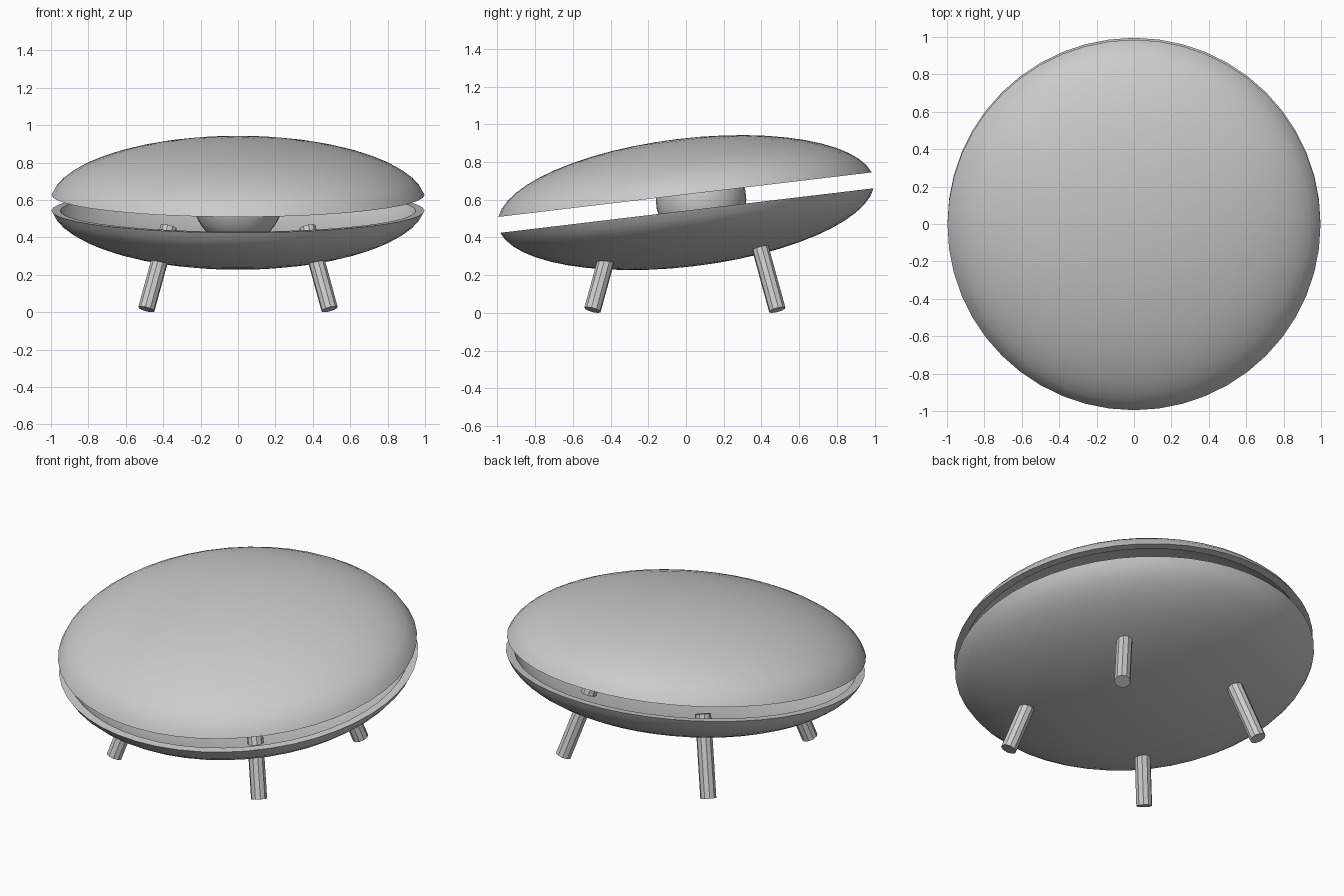
import bpy, bmesh
from math import sin, cos, pi, radians, sqrt, asin, tau
from mathutils import Matrix, Vector

cube = bpy.data.objects.get("Cube")
if cube:
    bpy.data.objects.remove(cube, do_unlink=True)

grey = bpy.data.materials.new("plain grey")
grey.use_nodes = True
grey.diffuse_color = (0.6, 0.6, 0.6, 1)
grey.node_tree.nodes["Principled BSDF"].inputs["Base Color"].default_value = grey.diffuse_color

TILT = radians(6.8)      # the saucer leans forward
CENTRE_Z = 0.585
RADIUS, HEIGHT = 1.005, 0.34
WALL, HALF_GAP = 0.045, 0.0425


def add_object(name, bm, matrix, angle):
    bmesh.ops.recalc_face_normals(bm, faces=bm.faces)
    mesh = bpy.data.meshes.new(name)
    bm.to_mesh(mesh)
    bm.free()
    mesh.materials.append(grey)
    obj = bpy.data.objects.new(name, mesh)
    bpy.context.collection.objects.link(obj)
    obj.matrix_world = matrix
    bpy.ops.object.select_all(action='DESELECT')
    obj.select_set(True)
    bpy.context.view_layer.objects.active = obj
    bpy.ops.object.shade_smooth_by_angle(angle=radians(angle))
    return obj


def arc(radius, height, steps=12):
    """Quarter ellipse from the slot edge up to the pole."""
    start = asin(HALF_GAP / height)
    angles = [start + (pi / 2 - start) * i / steps for i in range(steps + 1)]
    return [(radius * cos(a), height * sin(a)) for a in angles]


def shell(name, side):
    # outer wall, then inner wall, revolved around the saucer axis
    profile = arc(RADIUS, HEIGHT)[::-1] + arc(RADIUS - WALL, HEIGHT - WALL)
    bm = bmesh.new()
    verts = [bm.verts.new((r, 0, side * z)) for r, z in profile]
    edges = [bm.edges.new(pair) for pair in zip(verts, verts[1:])]
    bmesh.ops.spin(bm, geom=verts + edges, cent=(0, 0, 0), axis=(0, 0, 1),
                   angle=tau, steps=48)
    bmesh.ops.remove_doubles(bm, verts=bm.verts, dist=0.0005)
    matrix = Matrix.Translation((0, 0, CENTRE_Z)) @ Matrix.Rotation(TILT, 4, 'X')
    return add_object(name, bm, matrix, 40)


shell("upper_shell", 1)
shell("lower_shell", -1)

# round core seen through the slot
bm = bmesh.new()
bmesh.ops.create_uvsphere(bm, u_segments=32, v_segments=16, radius=0.24)
add_object("core", bm, Matrix.Translation((0, 0.08, 0.6)), 40)


def leg(name, sx, sy):
    foot = Vector((0.49 * sx, 0.49 * sy - 0.006, 0.016))
    top = Vector((0.37 * sx, 0.37 * sy - 0.006, 0.455))
    axis = top - foot
    bm = bmesh.new()
    bmesh.ops.create_cone(bm, cap_ends=True, segments=10, radius1=0.045,
                          radius2=0.045, depth=axis.length)
    turn = axis.to_track_quat('Z', 'Y').to_matrix().to_4x4()
    add_object(name, bm, Matrix.Translation((foot + top) / 2) @ turn, 30)


# four splayed legs that poke through the lower shell
for depth, sy in (("front", -1), ("back", 1)):
    for side, sx in (("left", 1), ("right", -1)):
        leg(f"{depth}_{side}_leg", sx, sy)
